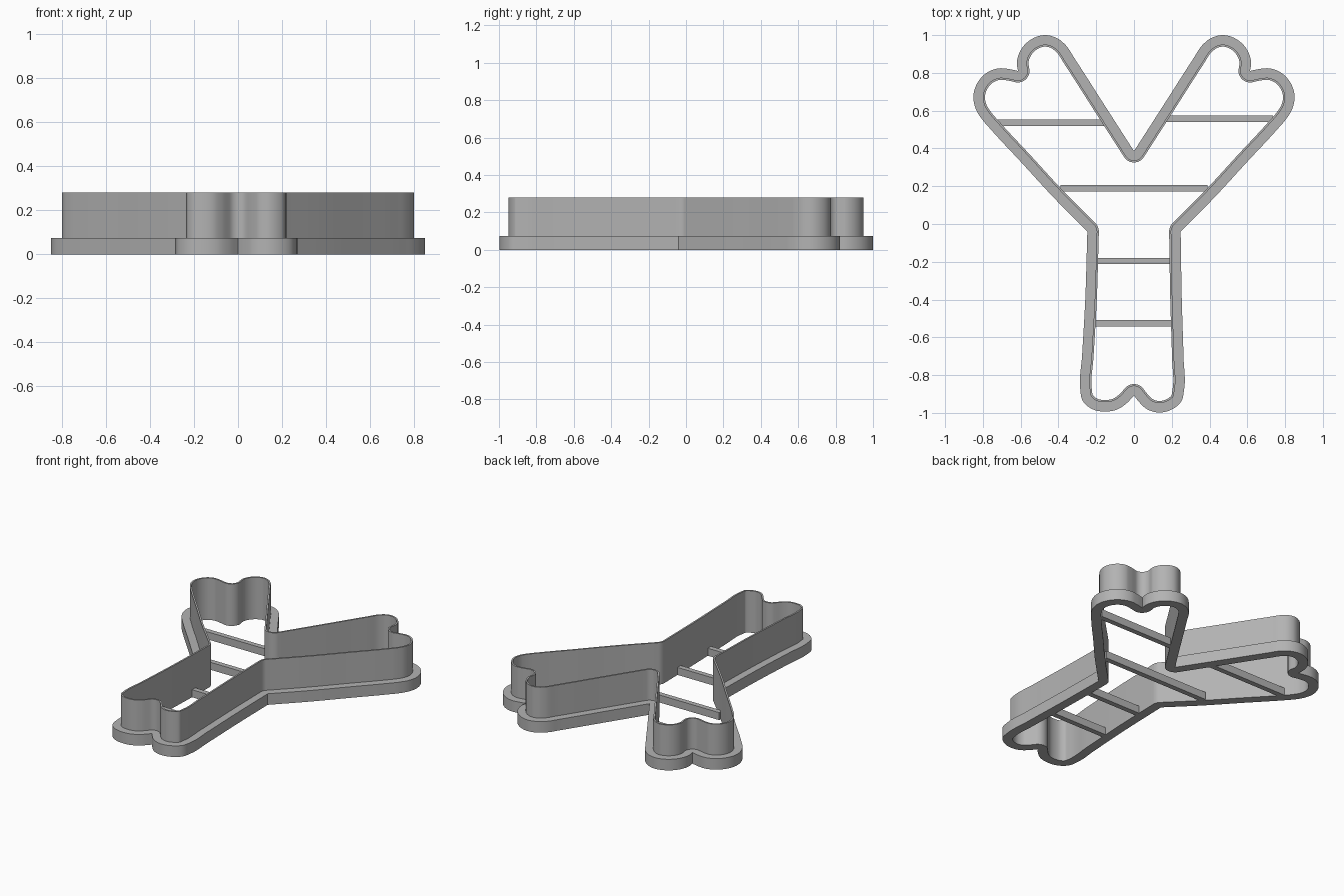
import bpy, bmesh, math
from mathutils import Vector
from mathutils.geometry import interpolate_bezier

if "Cube" in bpy.data.objects:
    bpy.data.objects.remove(bpy.data.objects["Cube"], do_unlink=True)

grey = bpy.data.materials.new("mid_grey")
grey.use_nodes = True
grey.diffuse_color = (0.45, 0.45, 0.45, 1)
grey.node_tree.nodes["Principled BSDF"].inputs["Base Color"].default_value = (0.45, 0.45, 0.45, 1)


def add_object(name, bm):
    bmesh.ops.recalc_face_normals(bm, faces=bm.faces)
    mesh = bpy.data.meshes.new(name)
    bm.to_mesh(mesh)
    bm.free()
    mesh.materials.append(grey)
    obj = bpy.data.objects.new(name, mesh)
    bpy.context.collection.objects.link(obj)
    return obj


def smooth_path(points, steps=7):
    """Smooth curve through the points; returns (point, tangent) pairs."""
    pts = [Vector(p) for p in points]
    chords = [b - a for a, b in zip(pts, pts[1:])]
    tangents = [chords[0].normalized()]
    for a, b in zip(chords, chords[1:]):
        tangents.append((a.normalized() * b.length + b.normalized() * a.length).normalized())
    tangents.append(chords[-1].normalized())
    line = [pts[0]]
    for i, chord in enumerate(chords):
        k = chord.length / 3
        line += interpolate_bezier(pts[i], pts[i] + tangents[i] * k,
                                   pts[i + 1] - tangents[i + 1] * k, pts[i + 1], steps)[1:]
    line = [Vector(p[:2]) for p in line]
    result = []
    for i, p in enumerate(line):
        t = line[min(i + 1, len(line) - 1)] - line[max(i - 1, 0)]
        result.append((p, t.normalized()))
    return result


def mirrored(points):
    return [(-x, y) for x, y in reversed(points)]


# Outer outline, clockwise, split at its sharp notches
upper_toe = [(0, .386), (.16, .635), (.317, .88), (.36, .945), (.41, .985), (.47, 1.0),
             (.54, .98), (.6, .92), (.62, .85), (.614, .81)]
side_toe = [(.614, .81), (.66, .82), (.715, .824), (.78, .8), (.83, .745), (.85, .68),
            (.838, .61), (.805, .555), (.755, .497), (.6, .33), (.43, .145), (.247, -.04)]
leg_right = [(.247, -.04), (.253, -.4), (.262, -.7), (.265, -.88), (.25, -.94), (.2, -.982),
             (.13, -.998), (.065, -.978), (.025, -.94), (0, -.908)]
leg_left = [(0, -.908), (-.04, -.95), (-.09, -.982), (-.155, -.993), (-.225, -.978),
            (-.272, -.935), (-.285, -.87), (-.275, -.7), (-.258, -.4), (-.247, -.04)]
parts = [upper_toe, side_toe, leg_right, leg_left, mirrored(side_toe), mirrored(upper_toe)]
paths = [smooth_path(p) for p in parts]

# Inward normals, fanned at each notch so the inner edge is rounded there
outline = []
for i, path in enumerate(paths):
    outline += [(p, Vector((t.y, -t.x))) for p, t in path]
    corner, t_in = path[-1]
    t_out = paths[(i + 1) % len(paths)][0][1]
    for k in range(1, 8):
        t = t_in.lerp(t_out, k / 8).normalized()
        outline.append((corner, Vector((t.y, -t.x))))

# Cutter: an L-shaped section of low flange and tall thin wall
section = [(0, 0), (0, .074), (.05, .074), (.05, .28), (.061, .28), (.061, 0)]
bm = bmesh.new()
rings = [[bm.verts.new((p + n * d).to_3d() + Vector((0, 0, z))) for d, z in section]
         for p, n in outline]
for a, b in zip(rings, rings[1:] + rings[:1]):
    for j in range(len(section)):
        k = (j + 1) % len(section)
        bm.faces.new((a[j], a[k], b[k], b[j]))
bmesh.ops.remove_doubles(bm, verts=bm.verts, dist=1e-4)
cutter = add_object("cutter_wall_and_flange", bm)
bpy.ops.object.select_all(action='DESELECT')
cutter.select_set(True)
bpy.context.view_layer.objects.active = cutter
bpy.ops.object.shade_smooth_by_angle(angle=math.radians(30))

# Flat brace bars across the bottom
bars = {"left_arm_bar": (.165, .735, .558), "right_arm_bar": (-.735, -.15, .537),
        "middle_bar": (-.39, .39, .19),
        "upper_leg_bar": (-.205, .205, -.196), "lower_leg_bar": (-.21, .215, -.526)}
for name, (x0, x1, y) in bars.items():
    bm = bmesh.new()
    bmesh.ops.create_cube(bm, size=1)
    for v in bm.verts:
        v.co = ((x0 if v.co.x < 0 else x1), y + v.co.y * .034, (v.co.z + .5) * .05)
    add_object(name, bm)
